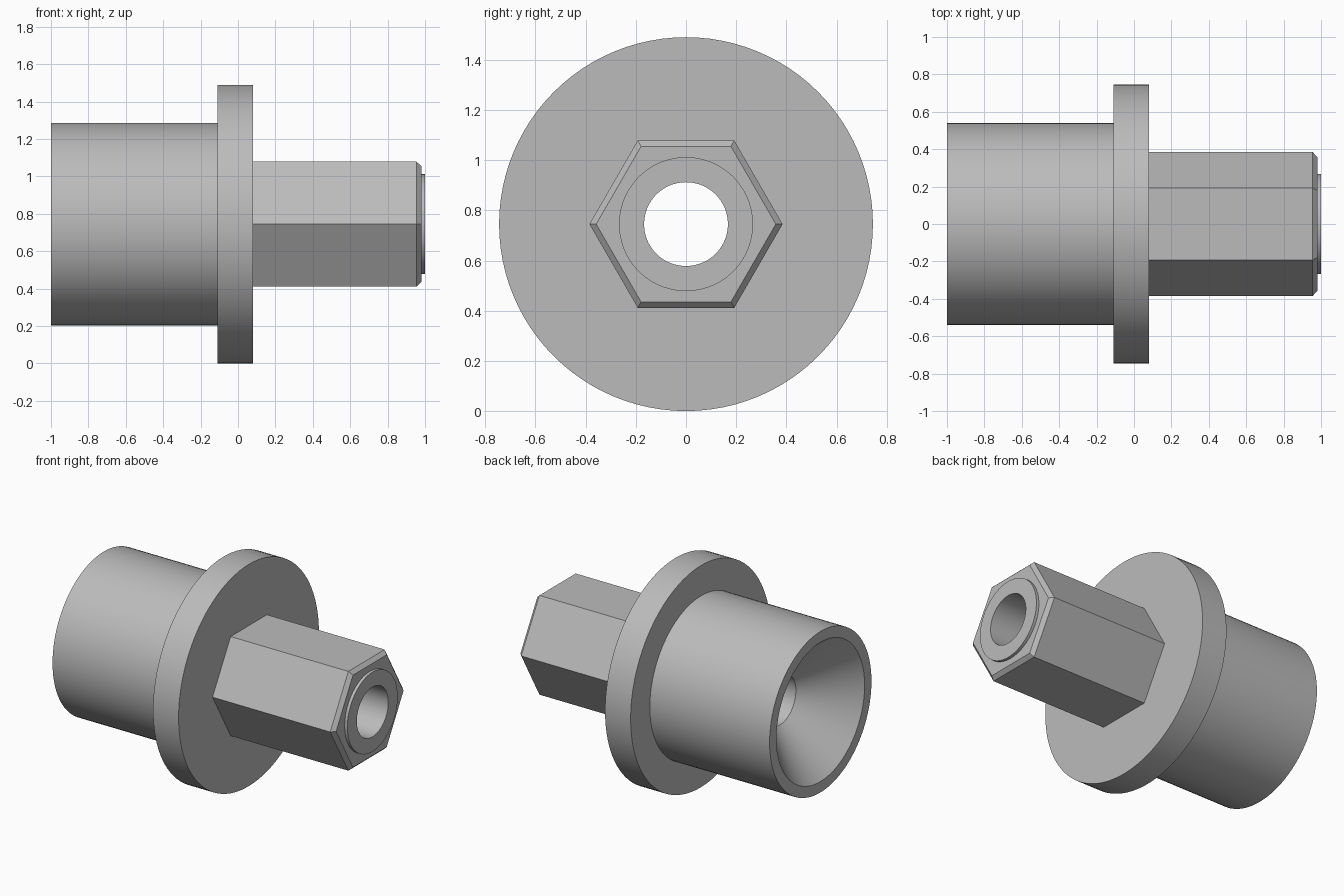
import bpy, bmesh, math

if "Cube" in bpy.data.objects:
    bpy.data.objects.remove(bpy.data.objects["Cube"])

SEGMENTS = 96
AXIS_Z = 0.745          # height of the turning axis
BORE, SLEEVE, FLANGE, COLLAR = 0.167, 0.541, 0.745, 0.267

grey = bpy.data.materials.new("grey metal")
grey.diffuse_color = (0.5, 0.5, 0.5, 1)
grey.use_nodes = True
grey.node_tree.nodes["Principled BSDF"].inputs["Base Color"].default_value = grey.diffuse_color


def ring_radius(r, sides, a):
    """Circle, or a hexagon with the given corner radius."""
    if sides == 0:
        return r
    step = 2 * math.pi / sides
    return r * math.cos(step / 2) / math.cos(a % step - step / 2)


def loft(name, profile):
    """Sweep (x, radius, sides) rings around the x axis."""
    bm = bmesh.new()
    rings = []
    for x, r, sides in profile:
        ring = []
        for i in range(SEGMENTS):
            a = 2 * math.pi * i / SEGMENTS
            q = ring_radius(r, sides, a)
            ring.append(bm.verts.new((x, q * math.cos(a), AXIS_Z + q * math.sin(a))))
        rings.append(ring)
    for p, q in zip(rings, rings[1:]):
        for i in range(SEGMENTS):
            j = (i + 1) % SEGMENTS
            bm.faces.new((p[i], p[j], q[j], q[i]))
    mesh = bpy.data.meshes.new(name)
    bm.to_mesh(mesh)
    bm.free()
    mesh.materials.append(grey)
    obj = bpy.data.objects.new(name, mesh)
    bpy.context.collection.objects.link(obj)
    bpy.ops.object.select_all(action='DESELECT')
    obj.select_set(True)
    bpy.context.view_layer.objects.active = obj
    bpy.ops.object.shade_smooth_by_angle(angle=math.radians(25))
    return obj


# Round sleeve with conical mouth leading into the bore
loft("sleeve", [(0.08, BORE, 0), (-0.70, BORE, 0), (-1, 0.468, 0),
                (-1, SLEEVE, 0), (-0.11, SLEEVE, 0)])

# Wide disc flange
loft("flange", [(-0.11, SLEEVE, 0), (-0.11, FLANGE, 0),
                (0.08, FLANGE, 0), (0.08, 0.385, 6)])

# Hexagonal shaft with chamfered end, raised collar and through bore
loft("hex_shaft", [(0.08, 0.385, 6), (0.955, 0.385, 6), (0.98, 0.358, 6),
                   (0.98, COLLAR, 0), (1, COLLAR, 0), (1, BORE, 0), (0.08, BORE, 0)])
